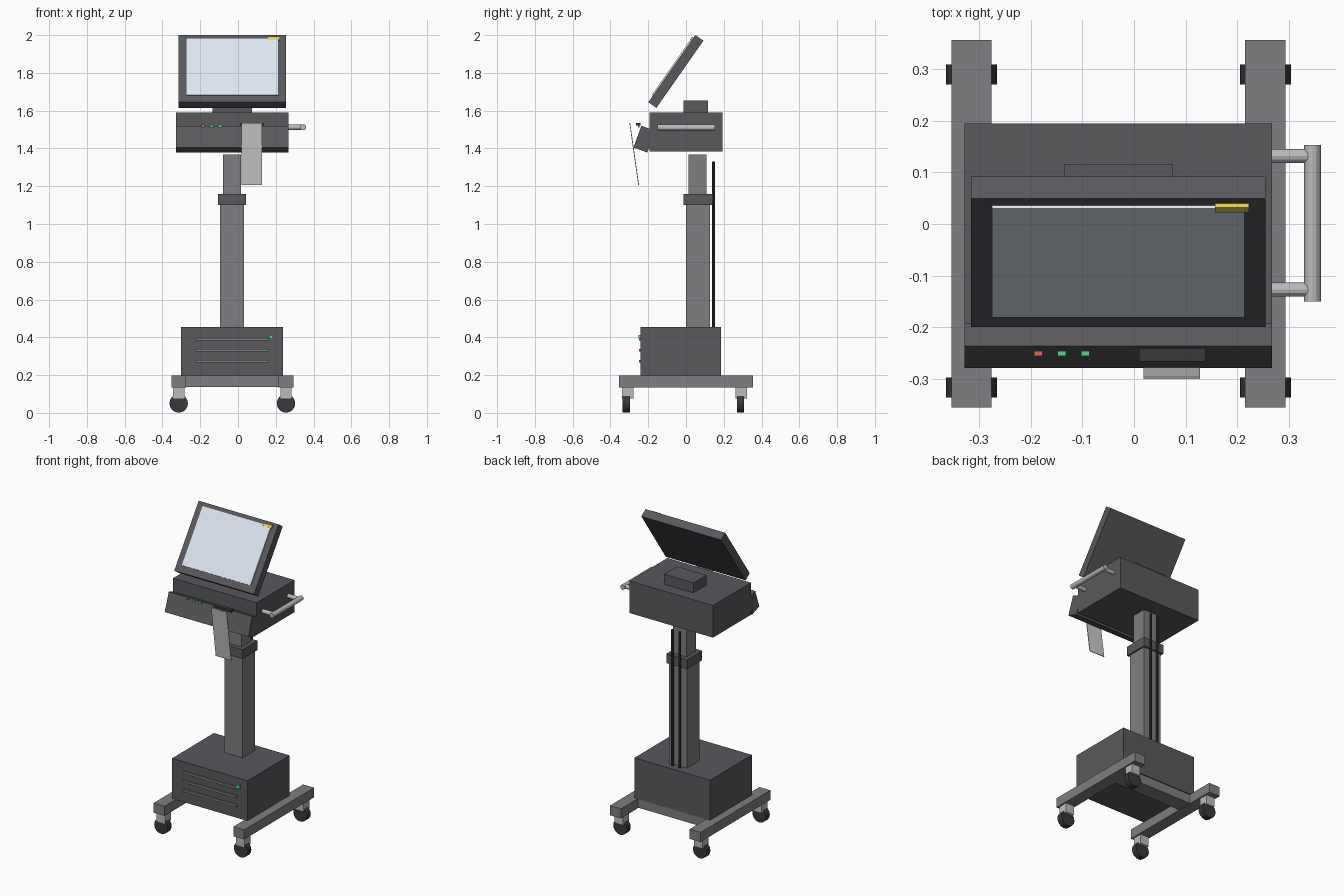
import bpy
from math import radians, sin, cos, pi
from mathutils import Matrix, Vector

if "Cube" in bpy.data.objects:
    bpy.data.objects.remove(bpy.data.objects["Cube"])


def mat(name, r, g, b):
    m = bpy.data.materials.new(name)
    m.diffuse_color = (r, g, b, 1)
    m.use_nodes = True
    m.node_tree.nodes["Principled BSDF"].inputs["Base Color"].default_value = m.diffuse_color
    return m


BODY = mat("dark_grey", 0.10, 0.10, 0.11)
FRAME = mat("mid_grey", 0.21, 0.21, 0.22)
BLACK = mat("black", 0.04, 0.04, 0.045)
METAL = mat("metal", 0.5, 0.5, 0.52)
GLASS = mat("screen_blue", 0.72, 0.79, 0.87)
PAPER = mat("paper_white", 0.78, 0.78, 0.75)
GREEN = mat("green", 0.08, 0.7, 0.25)
RED = mat("red", 0.8, 0.12, 0.1)
YELLOW = mat("yellow", 0.8, 0.62, 0.08)


def block(name, x, y, z, m, tf=None):
    """Box from (min, max) ranges, optionally placed by a transform."""
    bpy.ops.mesh.primitive_cube_add(size=1)
    o = bpy.context.object
    o.name = name
    size = [b - a for a, b in (x, y, z)]
    mid = Vector([(a + b) / 2 for a, b in (x, y, z)])
    o.data.transform(Matrix.Translation(mid) @ Matrix.Diagonal((*size, 1)))
    if tf:
        o.matrix_world = tf
    o.data.materials.append(m)
    return o


def rod(name, a, b, r, m, sides=12):
    """Cylinder between two points."""
    a, b = Vector(a), Vector(b)
    bpy.ops.mesh.primitive_cylinder_add(vertices=sides, radius=r, depth=(b - a).length,
                                        location=(a + b) / 2)
    o = bpy.context.object
    o.name = name
    o.rotation_euler = (b - a).to_track_quat('Z', 'Y').to_euler()
    o.data.materials.append(m)
    bpy.ops.object.shade_smooth_by_angle(angle=radians(25))
    return o


def tilted(y, z, deg):
    """Frame leaned about x; positive leans the top backwards."""
    return Matrix.Translation((0, y, z)) @ Matrix.Rotation(radians(-deg), 4, 'X')


CX = -0.03  # shared centre line of the cart

# Base: two legs, cross bar, casters
for side, s in (("left", -1), ("right", 1)):
    lx = CX + s * 0.284
    block(f"{side}_leg", (lx - 0.039, lx + 0.039), (-0.355, 0.356), (0.135, 0.197), FRAME)
    for end, wy, fy in (("front", -0.316, -0.308), ("back", 0.289, 0.292)):
        block(f"{end}_{side}_caster_fork", (lx - 0.03, lx + 0.03), (fy - 0.03, fy + 0.03),
              (0.075, 0.135), METAL)
        rod(f"{end}_{side}_wheel", (lx, wy - 0.019, 0.05), (lx, wy + 0.019, 0.05),
            0.049, BLACK, 16)
block("cross_bar", (-0.28, 0.22), (0.08, 0.18), (0.137, 0.197), FRAME)

# Base cabinet with front slats and power light
block("base_cabinet", (-0.302, 0.237), (-0.24, 0.186), (0.195, 0.455), BODY)
for i in range(3):
    z = 0.274 + i * 0.058
    block(f"cabinet_slat_{i + 1}", (-0.225, 0.162), (-0.25, -0.235), (z - 0.007, z + 0.007), FRAME)
block("power_light", (0.163, 0.186), (-0.252, -0.235), (0.39, 0.413), GREEN)

# Telescopic column and cables
block("outer_column", (-0.096, 0.032), (0.0, 0.127), (0.455, 1.105), FRAME)
block("column_collar", (-0.106, 0.042), (-0.014, 0.14), (1.1, 1.16), BODY)
block("inner_column", (-0.08, 0.016), (0.014, 0.109), (1.1, 1.368), FRAME)
for i, x in enumerate((-0.056, -0.006)):
    rod(f"cable_{i + 1}", (x, 0.145, 0.45), (x, 0.145, 1.33), 0.008, BLACK, 8)

# Main housing, swivel block and leaning front panel
block("main_housing", (-0.328, 0.267), (-0.192, 0.194), (1.383, 1.59), BODY)
block("swivel_block", (-0.135, 0.075), (-0.014, 0.116), (1.59, 1.655), BODY)
block("front_panel", (-0.328, 0.267), (-0.039, 0.039), (-0.061, 0.061), BODY,
      tilted(-0.2204, 1.449, 20))

# Status lights, printer slot and paper strip
for i, m in enumerate((RED, GREEN, GREEN)):
    x = -0.185 + i * 0.0455
    block(f"status_light_{i + 1}", (x - 0.008, x + 0.008), (-0.255, -0.245), (1.512, 1.526), m)
block("printer_slot", (0.01, 0.138), (-0.266, -0.24), (1.521, 1.535), BLACK)
block("paper_strip", (0.018, 0.128), (-0.002, 0.002), (-0.166, 0.166), PAPER,
      tilted(-0.274, 1.37, -8.1))

# Side handle
for i, y in enumerate((-0.127, 0.131)):
    rod(f"handle_post_{i + 1}", (0.26, y, 1.512), (0.345, y, 1.512), 0.0135, METAL)
rod("handle_bar", (0.345, -0.15, 1.512), (0.345, 0.153, 1.512), 0.016, METAL)

# Tilted monitor: casing, glass and yellow tag
tf = tilted(-0.0535, 1.8075, 35)
block("monitor_casing", (-0.315, 0.254), (-0.026, 0.026), (-0.217, 0.217), BODY, tf)
block("monitor_glass", (-0.274, 0.214), (-0.033, -0.02), (-0.174, 0.193), GLASS, tf)
block("monitor_tag", (0.157, 0.222), (-0.036, -0.02), (0.183, 0.2), YELLOW, tf)
